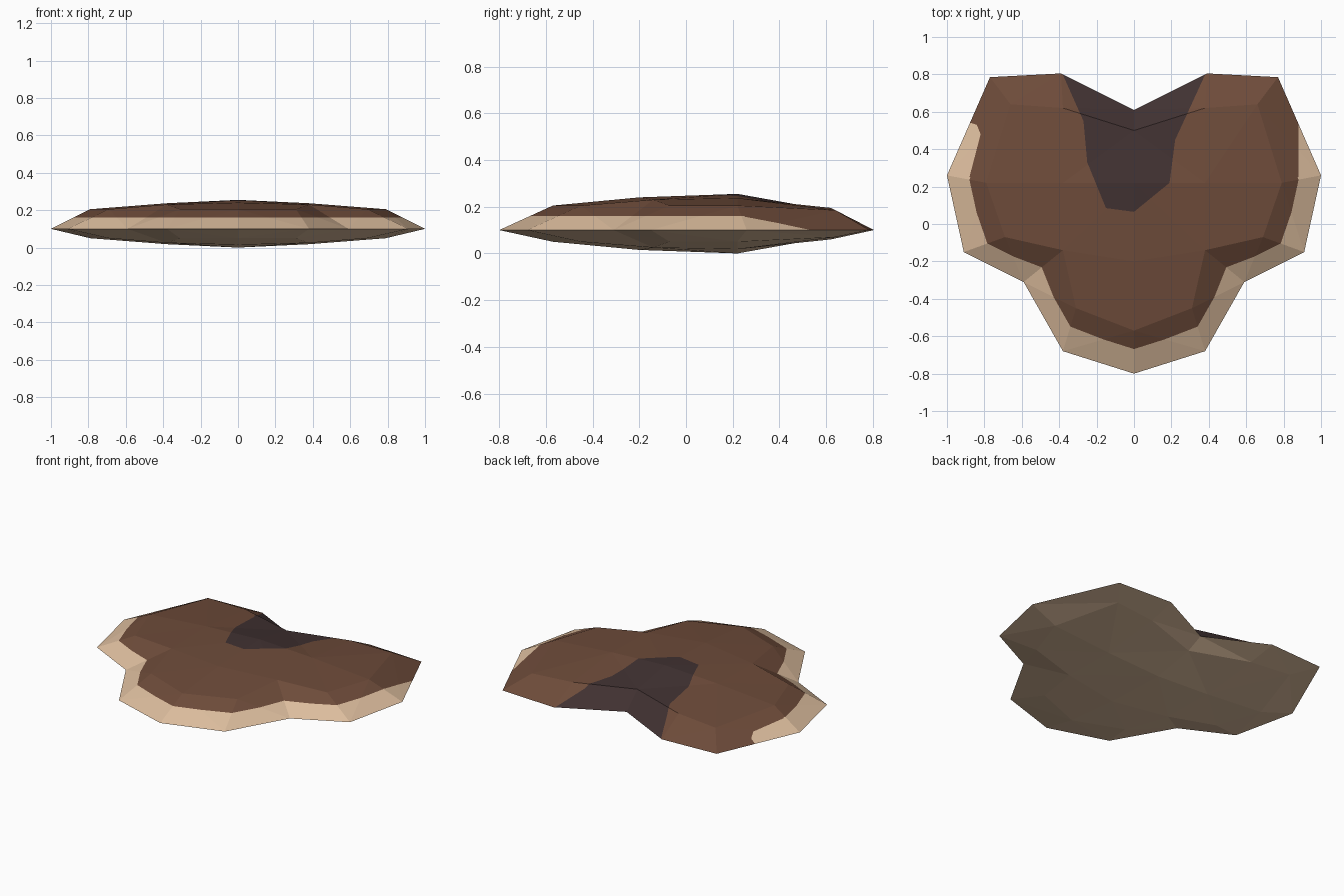
import bpy
import bmesh
from mathutils import Vector

if "Cube" in bpy.data.objects:
    bpy.data.objects.remove(bpy.data.objects["Cube"], do_unlink=True)

RIM_Z = 0.10      # height of the sharp outer edge
CREAM_Z = 0.16    # cream edge band reaches up to here
CREAM, BROWN, DARK = range(3)


def make_material(name, rgb):
    mat = bpy.data.materials.new(name)
    mat.use_nodes = True
    mat.diffuse_color = (*rgb, 1)
    mat.node_tree.nodes["Principled BSDF"].inputs["Base Color"].default_value = (*rgb, 1)
    return mat


# Half outline, and half inner ring with its rise above the rim (front to back)
outer = [(0, -.8), (.38, -.68), (.59, -.31), (.91, -.15),
         (1, .26), (.77, .785), (.39, .805), (0, .61)]
inner = [(0, -.57, .105), (.31, -.45, .105), (.38, -.14, .13), (.69, -.07, .105),
         (.79, .22, .105), (.66, .64, .085), (.38, .62, .095), (0, .5, .105)]
# Crown points: front centre, middle centre, middle side
crown = [(0, -.2, .14), (0, .22, .155), (.38, .22, .137)]
A, B, C, D, E, F, G, H = range(8)
N, M, P = 8, 9, 10
inner_quads = [(A, B, C, N), (N, C, P, M), (C, D, E, P), (P, E, F, G), (M, P, G, H)]

# Painted areas in plan
dark_patch = [(-.39, .82), (-.27, .55), (-.25, .33), (-.15, .085), (0, .065),
              (.19, .22), (.22, .45), (.28, .58), (.39, .82)]
left_cream = [(.88, .25), (.88, .55), (1.1, .55), (1.1, .25)]
right_cream = [(-.88, .25), (-.82, .48), (-.84, .53), (-.9, .55), (-1.1, .25)]


def inside(p, poly):
    hit = False
    for (x1, y1), (x2, y2) in zip(poly, poly[1:] + poly[:1]):
        if (y1 > p.y) != (y2 > p.y) and p.x < x1 + (p.y - y1) * (x2 - x1) / (y2 - y1):
            hit = not hit
    return hit


def cut(bm, faces, point, normal):
    geom = set(faces)
    for f in faces:
        geom.update(f.edges)
        geom.update(f.verts)
    if geom:
        bmesh.ops.bisect_plane(bm, geom=list(geom), dist=1e-5, plane_co=point, plane_no=normal)


def cut_outline(bm, poly):
    # Cut only the top faces that each outline segment can reach
    for a, b in zip(poly, poly[1:] + poly[:1]):
        faces = []
        for f in bm.faces:
            if f.normal.z > 0 and all(
                    min(v.co[i] for v in f.verts) < max(a[i], b[i]) + .001
                    and max(v.co[i] for v in f.verts) > min(a[i], b[i]) - .001
                    for i in (0, 1)):
                faces.append(f)
        cut(bm, faces, (*a, 0), Vector((b[1] - a[1], a[0] - b[0], 0)).normalized())


# Shell: mirrored halves, domed top and shallower underside
bm = bmesh.new()
for side in (1, -1):
    for top in (True, False):
        rim = [bm.verts.new((side * x, y, RIM_Z)) for x, y in outer]
        body = [bm.verts.new((side * x, y, RIM_Z + h if top else RIM_Z - h + .055))
                for x, y, h in inner + crown]
        for i in range(len(outer) - 1):
            bm.faces.new((rim[i], rim[i + 1], body[i + 1], body[i]))
        for quad in inner_quads:
            bm.faces.new([body[i] for i in quad])
bmesh.ops.remove_doubles(bm, verts=bm.verts[:], dist=1e-4)
bmesh.ops.recalc_face_normals(bm, faces=bm.faces[:])
bmesh.ops.triangulate(bm, faces=bm.faces[:])
bm.normal_update()

# Colour boundaries
cut(bm, [f for f in bm.faces if f.normal.z > 0], (0, 0, CREAM_Z), (0, 0, 1))
for poly in (dark_patch, left_cream, right_cream):
    bm.normal_update()
    cut_outline(bm, poly)
bm.normal_update()

for f in bm.faces:
    c = f.calc_center_median()
    if f.normal.z < 0:
        f.material_index = CREAM
    elif inside(c, dark_patch):
        f.material_index = DARK
    elif c.y < .25:
        f.material_index = CREAM if c.z < CREAM_Z else BROWN
    else:
        f.material_index = CREAM if inside(c, left_cream) or inside(c, right_cream) else BROWN

mesh = bpy.data.meshes.new("shell")
bm.to_mesh(mesh)
bm.free()
for name, rgb in (("cream", (.72, .51, .34)), ("brown", (.155, .071, .042)),
                  ("dark brown", (.052, .031, .031))):
    mesh.materials.append(make_material(name, rgb))
shell = bpy.data.objects.new("shell", mesh)
bpy.context.collection.objects.link(shell)
